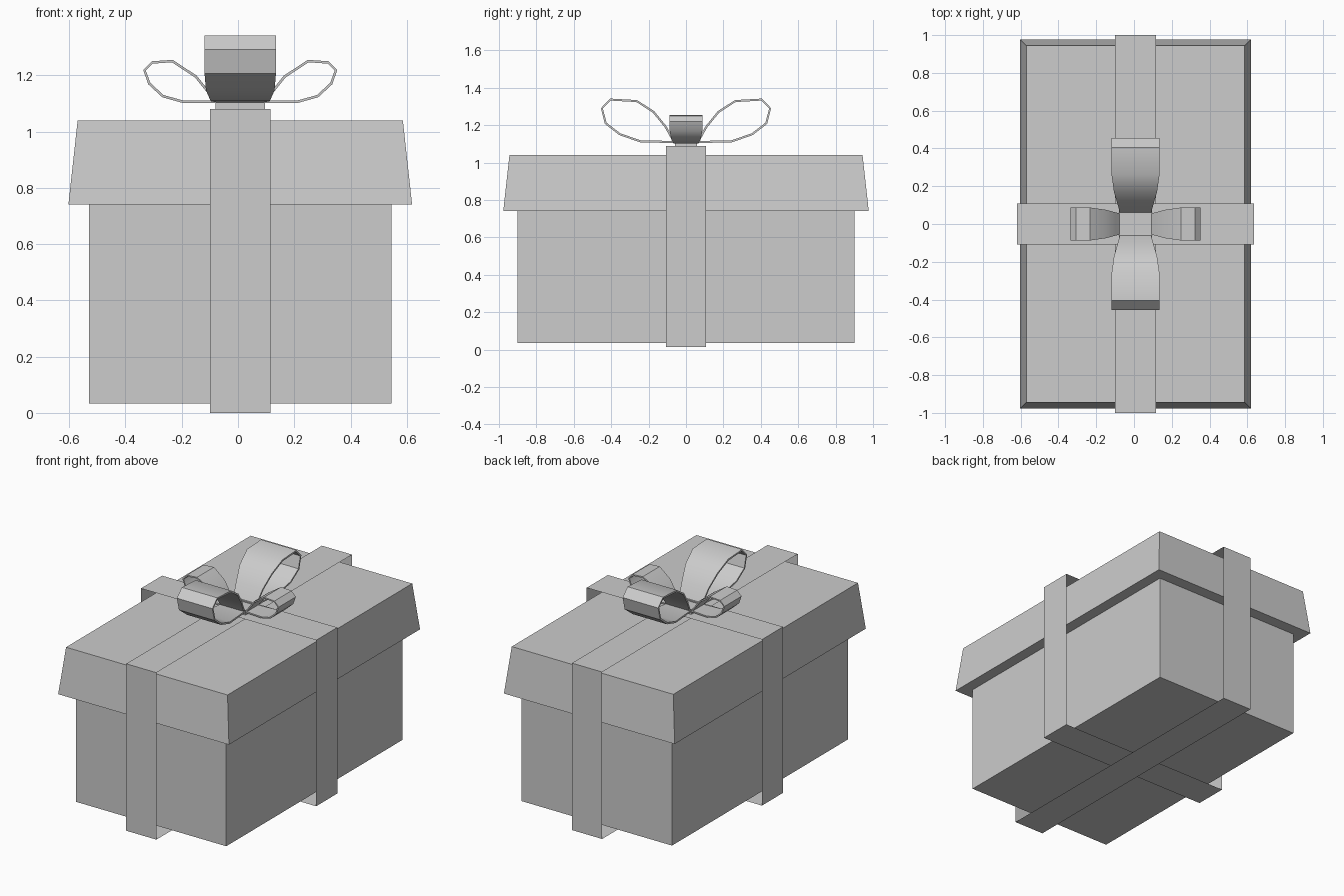
import bpy, bmesh
from math import radians
from mathutils import Matrix, Vector

cube = bpy.data.objects.get("Cube")
if cube:
    bpy.data.objects.remove(cube, do_unlink=True)

grey = bpy.data.materials.new("light grey")
grey.use_nodes = True
grey.diffuse_color = (0.604, 0.604, 0.604, 1)
grey.node_tree.nodes["Principled BSDF"].inputs["Base Color"].default_value = grey.diffuse_color
CX = 0.008  # the gift sits slightly off the x axis


def finish(bm, name, smooth=False):
    mesh = bpy.data.meshes.new(name)
    bm.to_mesh(mesh)
    bm.free()
    mesh.materials.append(grey)
    ob = bpy.data.objects.new(name, mesh)
    bpy.context.collection.objects.link(ob)
    if smooth:
        bpy.ops.object.select_all(action="DESELECT")
        ob.select_set(True)
        bpy.context.view_layer.objects.active = ob
        bpy.ops.object.shade_smooth_by_angle(angle=radians(30))
    return ob


def block(name, hx, hy, z0, z1, inset=0):
    """Box with half sizes hx, hy whose top is drawn in by inset."""
    bm = bmesh.new()
    bmesh.ops.create_cube(bm, size=2)
    for v in bm.verts:
        top = v.co.z > 0
        d = inset if top else 0
        v.co = (CX + v.co.x * (hx - d), v.co.y * (hy - d), z1 if top else z0)
    return finish(bm, name)


def ribbon(name, reach, half_width, z0, z1, turn):
    """Open sheet band wrapped round the box."""
    bm = bmesh.new()
    profile = [(-reach, z0), (reach, z0), (reach, z1), (-reach, z1)]
    rows = [[bm.verts.new((r, w, z)) for w in (-half_width, half_width)] for r, z in profile]
    for i, a in enumerate(rows):
        b = rows[(i + 1) % len(rows)]
        bm.faces.new((a[0], b[0], b[1], a[1]))
    for f in bm.faces:
        if f.normal.dot(f.calc_center_median() - Vector((0, 0, (z0 + z1) / 2))) < 0:
            f.normal_flip()
    bm.transform(Matrix.Translation((CX, 0, 0)) @ Matrix.Rotation(radians(turn), 4, "Z"))
    return finish(bm, name)


def bow_loop(name, profile, turn, thick=0.011):
    """Thick strip following (reach, height, half width) stations."""
    bm = bmesh.new()
    pts = [Vector((r, 0, z)) for r, z, w in profile]
    sections = []
    for i, (r, z, w) in enumerate(profile):
        along = (pts[min(i + 1, len(pts) - 1)] - pts[max(i - 1, 0)]).normalized()
        inner = pts[i] + Vector((-along.z, 0, along.x)) * thick
        sections.append([bm.verts.new((p.x, s * w, p.z))
                         for p, s in ((pts[i], -1), (pts[i], 1), (inner, 1), (inner, -1))])
    for a, b in zip(sections, sections[1:]):
        for k in range(4):
            n = (k + 1) % 4
            bm.faces.new((a[k], a[n], b[n], b[k]))
    bm.faces.new(sections[0])
    bm.faces.new(sections[-1])
    bmesh.ops.recalc_face_normals(bm, faces=bm.faces)
    bm.transform(Matrix.Translation((CX, 0, 0)) @ Matrix.Rotation(radians(turn), 4, "Z"))
    return finish(bm, name, smooth=True)


# Box and overhanging lid
block("box", 0.538, 0.9, 0.034, 0.74)
block("lid", 0.611, 0.977, 0.74, 1.04, inset=0.033)

# Crossed ribbons
ribbon("long_ribbon", 1.0, 0.108, 0.0, 1.08, 90)
ribbon("short_ribbon", 0.627, 0.108, 0.014, 1.088, 0)

# Bow: knot, two large loops, two small loops
block("bow_knot", 0.088, 0.06, 1.07, 1.108)
large = [(0.05, 1.104, 0.085), (0.245, 1.108, 0.105), (0.357, 1.147, 0.122),
         (0.434, 1.207, 0.127), (0.455, 1.291, 0.127), (0.405, 1.342, 0.127),
         (0.262, 1.334, 0.127), (0.17, 1.275, 0.114), (0.105, 1.195, 0.095),
         (0.06, 1.115, 0.083)]
small = [(0.065, 1.102, 0.055), (0.205, 1.102, 0.066), (0.277, 1.122, 0.078),
         (0.327, 1.168, 0.087), (0.345, 1.219, 0.087), (0.314, 1.25, 0.087),
         (0.24, 1.255, 0.087), (0.155, 1.199, 0.075), (0.105, 1.137, 0.061),
         (0.08, 1.106, 0.055)]
for side, turn in (("front", -90), ("back", 90)):
    bow_loop("bow_loop_" + side, large, turn)
for side, turn in (("left", 0), ("right", 180)):
    bow_loop("bow_loop_" + side, small, turn, 0.009)
